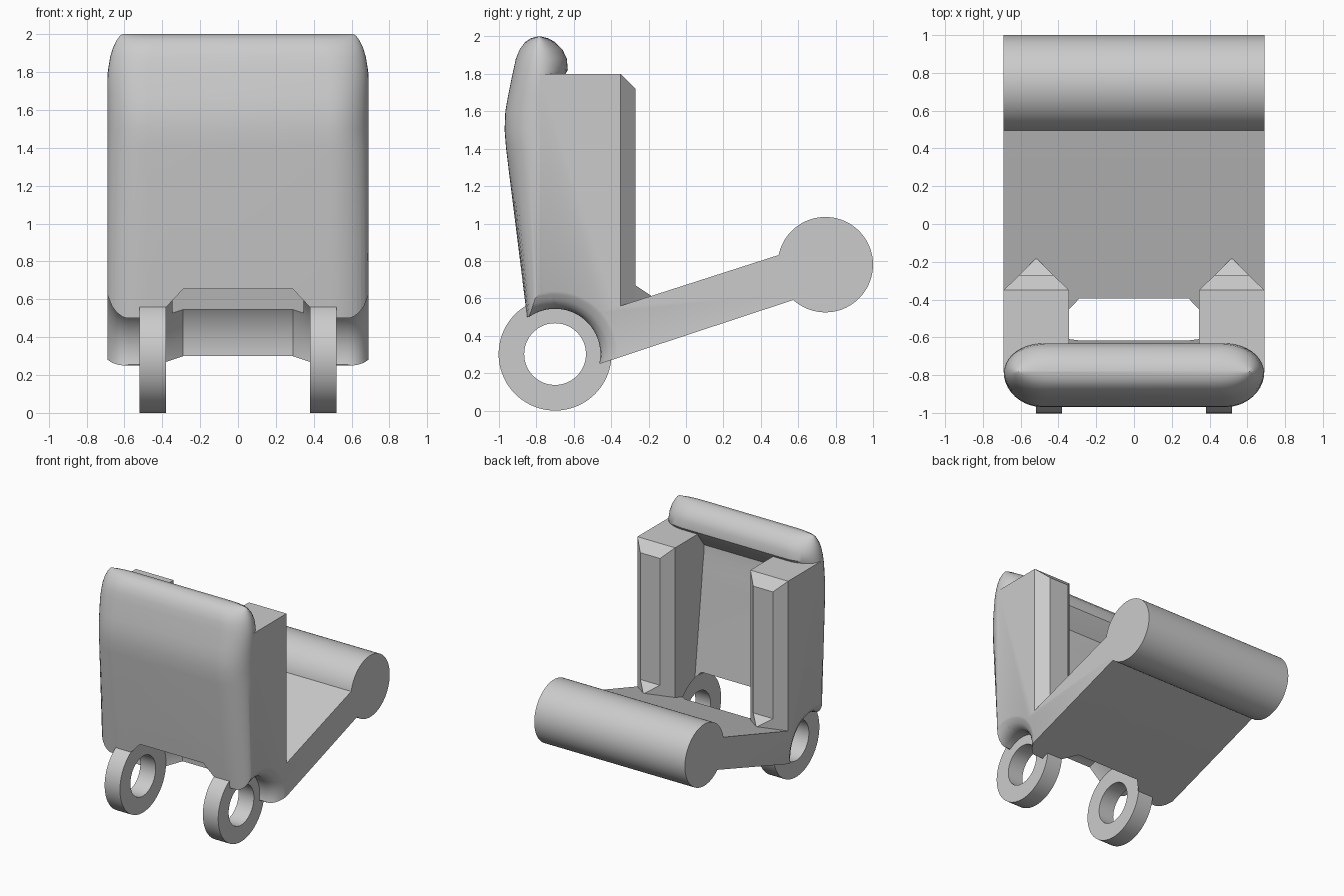
import bpy, bmesh, math
from mathutils import Vector

cube = bpy.data.objects.get("Cube")
if cube:
    bpy.data.objects.remove(cube)

mat = bpy.data.materials.new("plain grey")
mat.use_nodes = True
grey = (0.6, 0.6, 0.6, 1)
mat.diffuse_color = grey
mat.node_tree.nodes["Principled BSDF"].inputs["Base Color"].default_value = grey

HALF = 0.69                      # half width of the body
PIVOT = Vector((0, -0.7, 0.302))  # hinge axis


def finish(name, bm):
    bmesh.ops.remove_doubles(bm, verts=bm.verts, dist=1e-5)
    bmesh.ops.recalc_face_normals(bm, faces=bm.faces)
    me = bpy.data.meshes.new(name)
    bm.to_mesh(me)
    bm.free()
    me.materials.append(mat)
    ob = bpy.data.objects.new(name, me)
    bpy.context.collection.objects.link(ob)
    return ob


def loft(name, loops, caps=True, closed=False):
    bm = bmesh.new()
    rings = [[bm.verts.new(p) for p in loop] for loop in loops]
    pairs = list(zip(rings, rings[1:])) + ([(rings[-1], rings[0])] if closed else [])
    for a, b in pairs:
        for i in range(len(a)):
            j = (i + 1) % len(a)
            bm.faces.new((a[i], a[j], b[j], b[i]))
    if caps and not closed:
        bm.faces.new(rings[0])
        bm.faces.new(rings[-1])
    return finish(name, bm)


def lathe(name, profile, centre, n=72, closed=False):
    """Revolve (x, radius) points about an axis along x."""
    loops = [[(x, centre.y + r * math.cos(2 * math.pi * i / n),
               centre.z + r * math.sin(2 * math.pi * i / n)) for i in range(n)]
             for x, r in profile]
    return loft(name, loops, closed=closed)


def hull(name, points):
    bm = bmesh.new()
    for p in points:
        bm.verts.new(p)
    bmesh.ops.convex_hull(bm, input=bm.verts)
    bmesh.ops.dissolve_limit(bm, angle_limit=0.01, verts=bm.verts, edges=bm.edges)
    return finish(name, bm)


def activate(ob):
    bpy.ops.object.select_all(action='DESELECT')
    ob.select_set(True)
    bpy.context.view_layer.objects.active = ob


# front shell: height, front y, back y, half width
stations = [
    (0.50, -0.85, -0.595, HALF), (1.40, -0.962, -0.70, HALF),
    (1.50, -0.97, -0.71, HALF), (1.60, -0.966, -0.725, HALF),
    (1.68, -0.952, -0.73, HALF), (1.76, -0.936, -0.67, HALF),
    (1.82, -0.923, -0.632, 0.685), (1.88, -0.91, -0.637, 0.675),
    (1.93, -0.89, -0.66, 0.66), (1.97, -0.86, -0.70, 0.64),
    (1.99, -0.83, -0.735, 0.625), (2.0, -0.795, -0.775, 0.61),
]


def shell_section(z, front, back, w, corner=0.21, n=10):
    mid = -0.782
    half = []
    for k in range(2 * n + 1):
        a = math.pi * k / (2 * n) - math.pi / 2
        depth = (back - mid) if a > 0 else (mid - front)
        half.append((w - corner + corner * math.cos(a), mid + depth * math.sin(a), z))
    return half + [(-x, y, z) for x, y, z in reversed(half)]


shell = loft("front_shell", [shell_section(*s) for s in stations])

# sloping base slab
slab_side = [(-0.46, 0.25), (0.57, 0.59), (0.70, 0.64), (0.62, 0.87),
             (0.49, 0.83), (-0.35, 0.56), (-0.60, 0.48)]
slab = loft("base_slab", [[(x, y, z) for y, z in slab_side] for x in (-HALF, HALF)])

# cylindrical rear bar
bar = lathe("rear_bar", [(-HALF, 0.255), (HALF, 0.255)], Vector((0, 0.745, 0.78)))

# posts, their bevelled rear ribs with feet, and the hinge rings
posts, rings = [], []
for side, s in (("left", 1), ("right", -1)):
    inner, outer, mid = 0.345, HALF, 0.517
    posts.append(hull(side + "_post", [(s * x, y, z) for x in (inner, outer)
                                       for y in (-0.78, -0.35) for z in (0.48, 1.8)]))
    rib = [(s * x, -0.35, z) for x in (inner, outer) for z in (0.54, 1.8)]
    rib += [(s * (mid + d), -0.27, z) for d in (-0.09, 0.09) for z in (0.56, 1.72)]
    hull(side + "_rib", rib)
    foot = [(s * (mid + d), -0.27, z) for d in (-0.09, 0.09) for z in (0.56, 0.67)]
    hull(side + "_rib_foot", foot + [(s * mid, -0.18, z) for z in (0.58, 0.61)])
    rings.append(lathe(side + "_hinge_ring",
                       [(s * 0.38, 0.165), (s * 0.38, 0.302),
                        (s * 0.52, 0.302), (s * 0.52, 0.165)], PIVOT, closed=True))

# flared cutter that opens the hinge recess and the side arches
arch = [(0.29, 0.39), (0.38, 0.30), (0.385, 0.22), (0.515, 0.22), (0.52, 0.242),
        (0.58, 0.242), (0.61, 0.247), (0.64, 0.262), (0.665, 0.287),
        (0.682, 0.32), (0.70, 0.355)]
cutter = lathe("recess_cutter", [(-x, r) for x, r in reversed(arch)] + arch, PIVOT, n=96)
cutter.hide_render = True
for ob in [shell, slab] + posts:
    mod = ob.modifiers.new("recess", 'BOOLEAN')
    mod.operation = 'DIFFERENCE'
    mod.solver = 'EXACT'
    mod.object = cutter
    activate(ob)
    bpy.ops.object.modifier_apply(modifier=mod.name)
bpy.data.objects.remove(cutter)

# smooth the curved parts
for ob in [shell, slab, bar] + posts + rings:
    activate(ob)
    bpy.ops.object.shade_smooth_by_angle(angle=math.radians(32))
